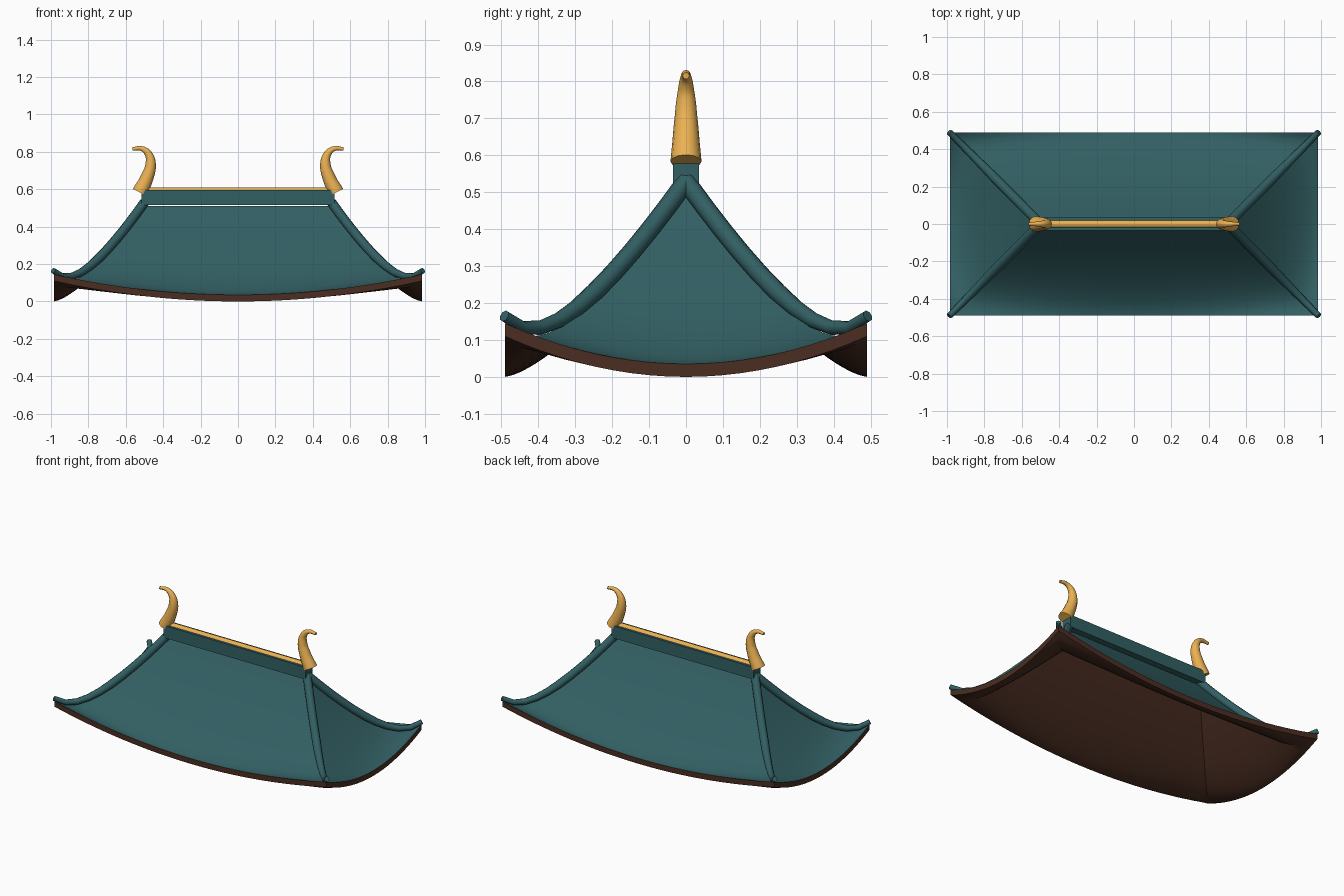
import bpy, bmesh, math

if "Cube" in bpy.data.objects:
    bpy.data.objects.remove(bpy.data.objects["Cube"])

def material(name, rgb):
    m = bpy.data.materials.new(name)
    m.diffuse_color = (*rgb, 1)
    m.use_nodes = True
    m.node_tree.nodes["Principled BSDF"].inputs["Base Color"].default_value = m.diffuse_color
    return m

TEAL = material("teal_tile", (0.032, 0.115, 0.125))
BROWN = material("dark_wood", (0.07, 0.027, 0.016))
GOLD = material("gilt", (0.83, 0.44, 0.085))

HX, HY, RIDGE = 0.985, 0.49, 0.5      # eave half sizes, ridge half length
THICK = 0.035
ROWS, NX, NY = 24, 32, 20

def height(t, s):
    """Roof top: t runs eave to ridge, s runs -1..1 along a side."""
    return THICK + 0.475 * t ** 1.45 + 0.11 * s * s * (1 - t) ** 5.5

def finish(ob, mat, angle=35):
    ob.data.materials.append(mat)
    bpy.ops.object.select_all(action='DESELECT')
    ob.select_set(True)
    bpy.context.view_layer.objects.active = ob
    if ob.type == 'CURVE':
        bpy.ops.object.convert(target='MESH')
        ob = bpy.context.object
    bpy.ops.object.shade_smooth_by_angle(angle=math.radians(angle))
    return ob

def from_bmesh(name, bm, mat, angle=35):
    me = bpy.data.meshes.new(name)
    bm.to_mesh(me)
    bm.free()
    ob = bpy.data.objects.new(name, me)
    bpy.context.collection.objects.link(ob)
    return finish(ob, mat, angle)

def ring(bm, t, drop):
    """One anticlockwise loop around the hipped roof."""
    hx, hy = RIDGE + (HX - RIDGE) * (1 - t), HY * (1 - t)
    sides = [(NX, lambda s: (s * hx, -hy)), (NY, lambda s: (hx, s * hy)),
             (NX, lambda s: (-s * hx, hy)), (NY, lambda s: (-hx, -s * hy))]
    out = []
    for n, place in sides:
        for i in range(n):
            s = -1 + 2 * i / n
            out.append(bm.verts.new((*place(s), height(t, s) - drop)))
    return out

def sheet(name, mat, drop, underside):
    bm = bmesh.new()
    rings = [ring(bm, i / ROWS, drop) for i in range(ROWS + 1)]
    n = len(rings[0])
    for a, b in zip(rings, rings[1:]):
        for j in range(n):
            k = (j + 1) % n
            f = [a[j], a[k], b[k], b[j]]
            bm.faces.new(f[::-1] if underside else f)
    if underside:                      # fascia board around the eave
        top = ring(bm, 0, 0)
        for j in range(n):
            k = (j + 1) % n
            bm.faces.new([rings[0][j], rings[0][k], top[k], top[j]])
    bmesh.ops.remove_doubles(bm, verts=bm.verts, dist=1e-5)
    return from_bmesh(name, bm, mat)

def tube(name, pts, mat, smooth_path=False, res=2):
    """Tapered round tube through (x, y, z, radius) points."""
    cu = bpy.data.curves.new(name, 'CURVE')
    cu.dimensions = '3D'
    cu.bevel_depth = 1.0
    cu.bevel_resolution = res
    cu.use_fill_caps = True
    if smooth_path:
        sp = cu.splines.new('BEZIER')
        sp.bezier_points.add(len(pts) - 1)
        sp.resolution_u = 6
        for p, (x, y, z, r) in zip(sp.bezier_points, pts):
            p.co, p.radius = (x, y, z), r
            p.handle_left_type = p.handle_right_type = 'AUTO'
    else:
        sp = cu.splines.new('POLY')
        sp.points.add(len(pts) - 1)
        for p, (x, y, z, r) in zip(sp.points, pts):
            p.co, p.radius = (x, y, z, 1), r
    ob = bpy.data.objects.new(name, cu)
    bpy.context.collection.objects.link(ob)
    return finish(ob, mat, 50)

# Tiled top surface and timber underside with fascia
sheet("roof_tiles", TEAL, 0, False)
sheet("roof_underside", BROWN, THICK, True)

# Hip ridges down the four corners
for sx in (-1, 1):
    for sy in (-1, 1):
        pts = []
        for i in range(11):
            t = i / 10
            pts.append((sx * (RIDGE + 0.488 * (1 - t)), sy * 0.492 * (1 - t),
                        height(t, 1) + 0.02, 0.016 + 0.010 * min(1, t * 2)))
        tube("hip_ridge", pts, TEAL)

# Main ridge beam
bm = bmesh.new()
bmesh.ops.create_cube(bm, size=1)
bmesh.ops.scale(bm, vec=(1.03, 0.07, 0.08), verts=bm.verts)
bmesh.ops.translate(bm, vec=(0, 0, 0.555), verts=bm.verts)
from_bmesh("ridge_beam", bm, TEAL)

# Gilt cap along the ridge
tube("ridge_cap", [(-0.51, 0, 0.587, 0.023), (0.51, 0, 0.587, 0.023)], GOLD)

# Curled finials at both ridge ends
HORN = [(0.525, 0.583, 0.042), (0.487, 0.66, 0.035), (0.467, 0.735, 0.028),
        (0.480, 0.79, 0.020), (0.515, 0.817, 0.013), (0.565, 0.815, 0.009)]
for sx in (-1, 1):
    tube("ridge_finial", [(sx * x, 0, z, r) for x, z, r in HORN], GOLD, True, 4)
